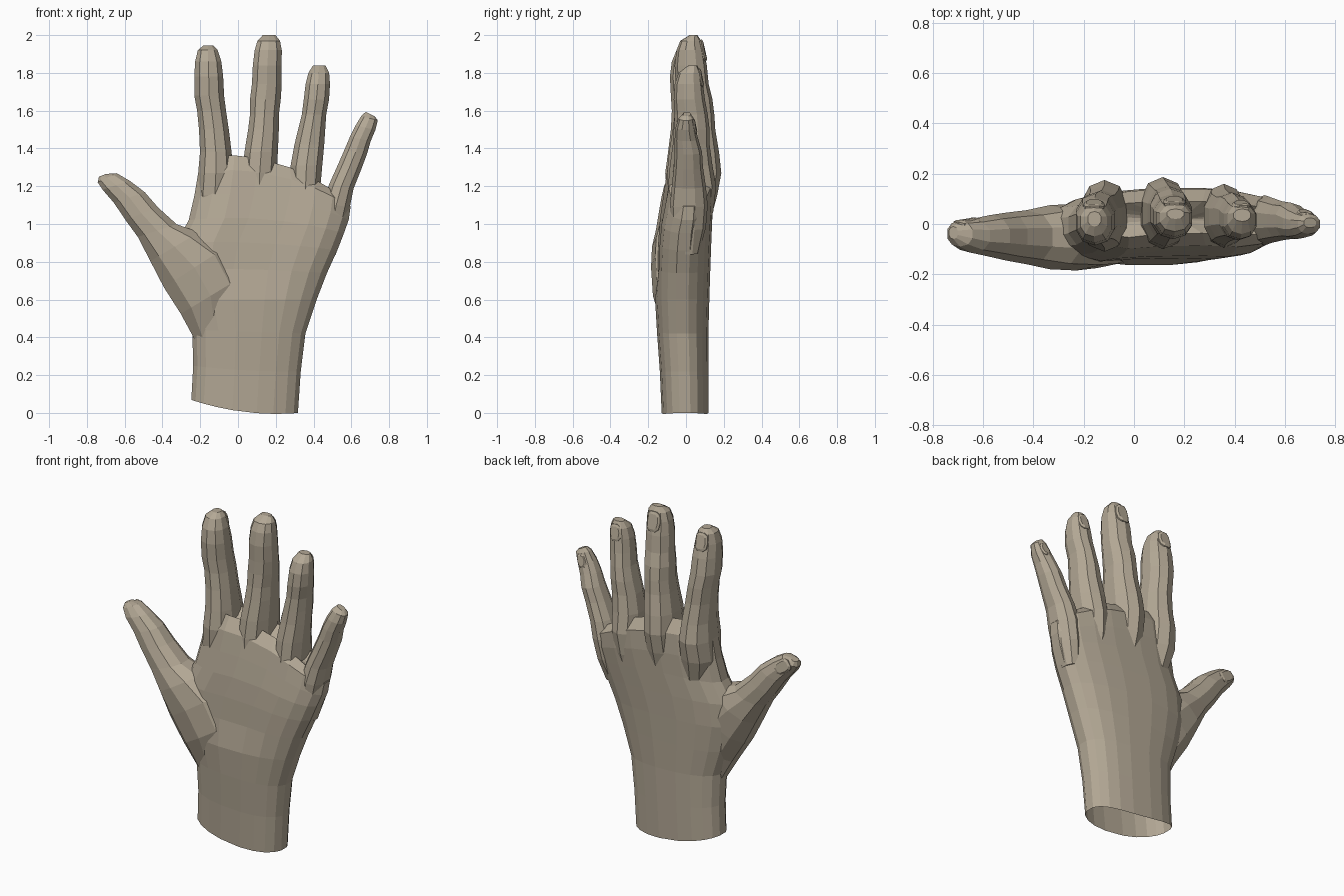
import bpy, bmesh, math
from mathutils import Vector

skin = bpy.data.materials.new("warm beige skin")
skin.diffuse_color = (0.45, 0.39, 0.30, 1)


def new_object(name, bm):
    bmesh.ops.recalc_face_normals(bm, faces=bm.faces[:])
    me = bpy.data.meshes.new(name)
    bm.to_mesh(me)
    bm.free()
    me.materials.append(skin)
    ob = bpy.data.objects.new(name, me)
    bpy.context.collection.objects.link(ob)
    return ob


def power(v, p):
    return math.copysign(abs(v) ** p, v)


def loft(name, rings, sides, round_p=1.0, hollow=0.0):
    """Skin closed rings: (left x, left z, right x, right z, front y, back y, bow)."""
    bm = bmesh.new()
    loops = []
    for xl, zl, xr, zr, yf, yb, bow in rings:
        loop = []
        for i in range(sides):
            a = 2 * math.pi * (i + 0.5) / sides
            u, v = power(math.cos(a), round_p), power(math.sin(a), round_p)
            y = (yf + yb) / 2 + v * (yb - yf) / 2
            if v < 0 and zl > 0.6:                    # cupped palm
                y += hollow * max(0, 1 - 3 * (u - 0.05) ** 2)
            t = (u + 1) / 2
            loop.append(bm.verts.new((xl + (xr - xl) * t, y,
                                      zl + (zr - zl) * t + bow * (1 - u * u))))
        loops.append(loop)
    for a, b in zip(loops, loops[1:]):
        for i in range(sides):
            j = (i + 1) % sides
            bm.faces.new((a[i], a[j], b[j], b[i]))
    for loop in (loops[0], loops[-1]):
        c = bm.verts.new(sum((v.co for v in loop), Vector()) / sides)
        for i in range(sides):
            bm.faces.new((loop[i], loop[(i + 1) % sides], c))
    return new_object(name, bm)


def finger(name, rows, slant=0.0):
    """Rows: (z, left x, right x, front y, back y)."""
    return loft(name, [(xl, z + slant, xr, z - slant, yf, yb, 0)
                       for z, xl, xr, yf, yb in rows], 10, 0.9)


# Wrist and palm
hand = loft("hand", [
    (-.25, .07, .32, .00, -.13, .12, -.03),
    (-.24, .25, .335, .22, -.14, .12, -.01),
    (-.245, .44, .36, .42, -.155, .12, 0),
    (-.30, .60, .42, .60, -.165, .125, 0),
    (-.34, .76, .475, .74, -.165, .13, .01),
    (-.33, .90, .53, .86, -.16, .135, .02),
    (-.265, 1.02, .565, .95, -.15, .14, .04),
    (-.235, 1.15, .59, 1.02, -.13, .145, .06),
    (-.215, 1.27, .60, 1.09, -.11, .14, .08),
    (-.20, 1.35, .57, 1.13, -.06, .09, .09)], 20, 0.8, 0.025)

# Thumb with its muscle pad, outer edge to inner edge
thumb = loft("thumb", [
    (-.22, .36, -.02, .50, -.12, .06, 0),
    (-.31, .52, .02, .72, -.175, .07, 0),
    (-.40, .66, -.06, .88, -.185, .08, 0),
    (-.47, .80, -.20, .96, -.18, .075, 0),
    (-.535, .93, -.32, 1.00, -.16, .055, 0),
    (-.60, 1.02, -.42, 1.09, -.145, .045, 0),
    (-.66, 1.11, -.49, 1.17, -.13, .035, 0),
    (-.72, 1.18, -.57, 1.23, -.115, .02, 0),
    (-.745, 1.22, -.64, 1.27, -.09, .012, 0),
    (-.737, 1.25, -.70, 1.265, -.06, -.01, 0)], 10, 0.9)

index_finger = finger("index_finger", [
    (.95, -.17, -.03, -.05, .10), (1.15, -.225, -.02, -.10, .155),
    (1.27, -.215, -.02, -.11, .175), (1.38, -.205, -.03, -.095, .155),
    (1.50, -.21, -.045, -.08, .135), (1.60, -.22, -.06, -.075, .13),
    (1.68, -.235, -.07, -.08, .12), (1.78, -.235, -.075, -.085, .105),
    (1.86, -.23, -.085, -.075, .085), (1.92, -.215, -.105, -.05, .07),
    (1.945, -.185, -.13, -.01, .05)])

middle_finger = finger("middle_finger", [
    (.95, .05, .17, -.05, .11), (1.15, .02, .20, -.10, .165),
    (1.27, .02, .21, -.10, .187), (1.38, .03, .215, -.09, .175),
    (1.50, .05, .22, -.07, .155), (1.58, .06, .22, -.06, .15),
    (1.66, .06, .23, -.055, .14), (1.74, .07, .235, -.055, .12),
    (1.84, .075, .235, -.06, .11), (1.92, .085, .235, -.05, .095),
    (1.97, .10, .225, -.03, .08), (2.0, .13, .20, .02, .06)])

ring_finger = finger("ring_finger", [
    (.90, .28, .38, -.04, .10), (1.07, .27, .42, -.09, .145),
    (1.20, .275, .44, -.095, .16), (1.31, .275, .45, -.085, .14),
    (1.42, .295, .46, -.07, .125), (1.50, .315, .465, -.065, .125),
    (1.58, .335, .47, -.06, .115), (1.66, .345, .485, -.065, .10),
    (1.74, .355, .49, -.06, .09), (1.80, .37, .485, -.04, .08),
    (1.838, .395, .465, .01, .06)])

little_finger = finger("little_finger", [
    (.85, .41, .52, -.04, .07), (.98, .43, .565, -.08, .105),
    (1.10, .445, .595, -.085, .115), (1.20, .48, .615, -.075, .105),
    (1.30, .525, .655, -.065, .09), (1.38, .56, .685, -.06, .085),
    (1.45, .59, .705, -.06, .065), (1.51, .62, .73, -.055, .05),
    (1.56, .65, .742, -.04, .04), (1.582, .675, .725, -.015, .025)], 0.012)

# Fuse the digits into the palm
bpy.context.view_layer.objects.active = hand
for digit in (thumb, index_finger, middle_finger, ring_finger, little_finger):
    mod = hand.modifiers.new("fuse", 'BOOLEAN')
    mod.operation, mod.solver, mod.object = 'UNION', 'EXACT', digit
    bpy.ops.object.modifier_apply(modifier=mod.name)
    bpy.data.objects.remove(digit)

# Open the wrist end
bm = bmesh.new()
bm.from_mesh(hand.data)
cap = [f for f in bm.faces if f.normal.z < -0.7 and f.calc_center_median().z < 0.09]
bmesh.ops.delete(bm, geom=cap, context='FACES')
bm.to_mesh(hand.data)
bm.free()


def nail(name, centre, up, out, width, length):
    """Thin domed plate lying on the back of a fingertip."""
    up, out = Vector(up).normalized(), Vector(out).normalized()
    side = up.cross(out).normalized()
    out = side.cross(up)
    bm = bmesh.new()
    loops = []
    for scale, lift in ((1, -.008), (1, .0), (.75, .004)):
        loop = []
        for i in range(10):
            a = 2 * math.pi * i / 10
            u, v = power(math.cos(a), .7) * scale, power(math.sin(a), .7) * scale
            loop.append(bm.verts.new(Vector(centre) + side * u * width / 2
                                     + up * v * length / 2
                                     + out * (lift - .012 * u * u)))
        loops.append(loop)
    for a, b in zip(loops, loops[1:]):
        for i in range(10):
            j = (i + 1) % 10
            bm.faces.new((a[i], a[j], b[j], b[i]))
    bm.faces.new(loops[-1])
    bm.faces.new(loops[0])
    return new_object(name, bm)


# Finger nails
nail("index_nail", (-.158, .087, 1.875), (.03, -.25, 1), (0, 1, .25), .085, .11)
nail("middle_nail", (.160, .099, 1.92), (.02, -.22, 1), (0, 1, .22), .09, .12)
nail("ring_nail", (.428, .085, 1.775), (.15, -.2, 1), (0, 1, .2), .075, .10)
nail("little_nail", (.682, .051, 1.52), (.45, -.22, 1), (0, 1, .2), .06, .08)
nail("thumb_nail", (-.665, .018, 1.215), (-.75, -.12, .55), (0, 1, .1), .08, .11)
